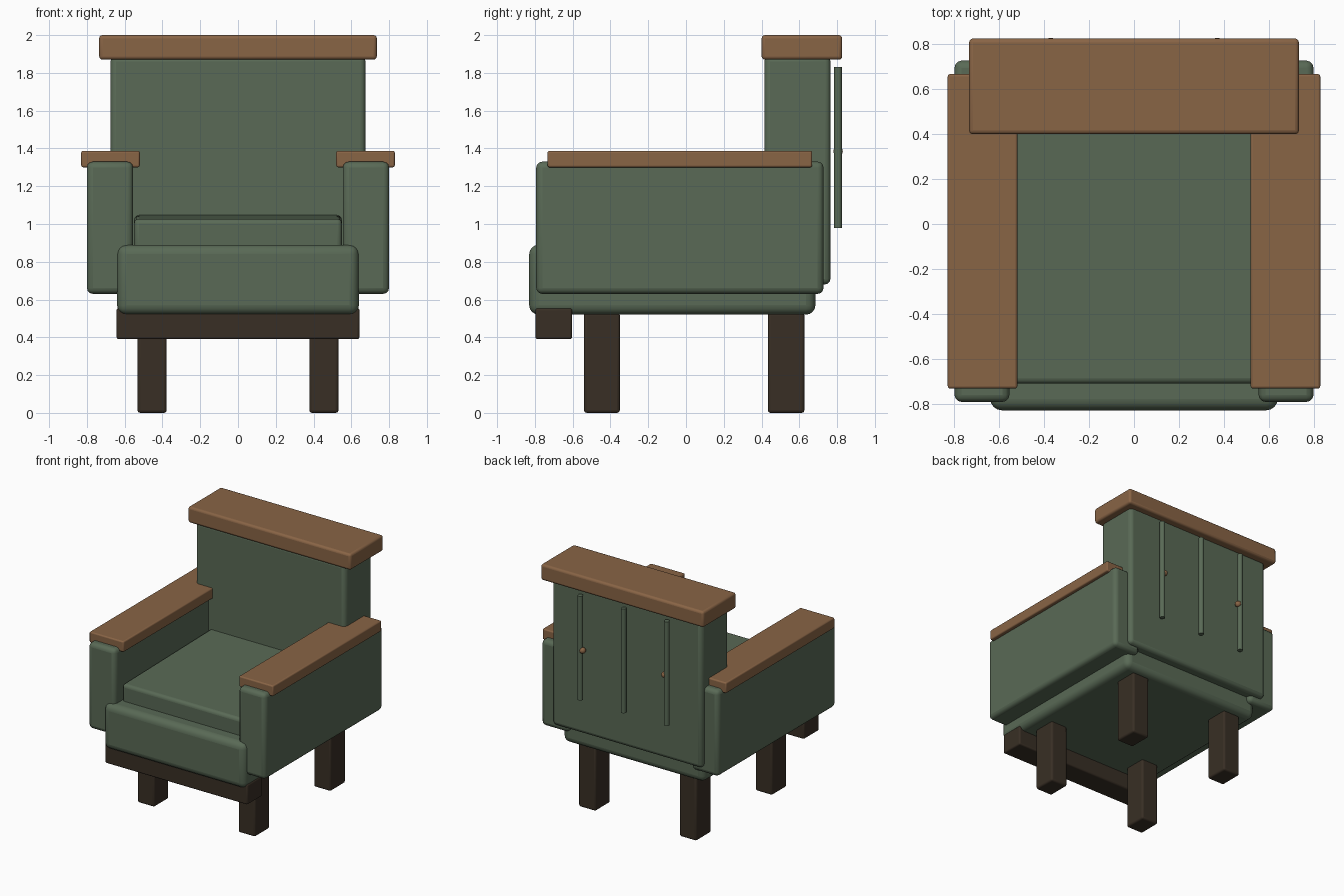
import bpy, math

if "Cube" in bpy.data.objects:
    bpy.data.objects.remove(bpy.data.objects["Cube"])


def material(name, rgb):
    m = bpy.data.materials.new(name)
    m.diffuse_color = (*rgb, 1)
    m.use_nodes = True
    m.node_tree.nodes["Principled BSDF"].inputs["Base Color"].default_value = m.diffuse_color
    return m


GREEN = material("green upholstery", (0.10, 0.143, 0.092))
WOOD = material("brown wood", (0.25, 0.128, 0.06))
DARK = material("dark wood", (0.04, 0.028, 0.018))


def finish(name, mat):
    o = bpy.context.object
    o.name = name
    o.data.materials.append(mat)
    bpy.ops.object.shade_smooth_by_angle(angle=math.radians(35))
    return o


def box(name, mat, x, y, z, bevel, segments=3, tilt=0):
    """Rounded box from (min, max) ranges along each axis."""
    bpy.ops.mesh.primitive_cube_add(size=1)
    o = bpy.context.object
    o.scale = [r[1] - r[0] for r in (x, y, z)]
    bpy.ops.object.transform_apply(location=False, rotation=False, scale=True)
    o.location = [(r[0] + r[1]) / 2 for r in (x, y, z)]
    o.rotation_euler.x = math.radians(tilt)
    b = o.modifiers.new("rounded edges", "BEVEL")
    b.width = bevel
    b.segments = segments
    return finish(name, mat)


# seat base, loose cushion and backrest
box("seat_base", GREEN, (-0.64, 0.64), (-0.83, 0.685), (0.52, 0.89), 0.05, 4)
box("seat_cushion", GREEN, (-0.55, 0.55), (-0.71, 0.47), (0.80, 1.037), 0.025, 3, 1)
box("backrest", GREEN, (-0.675, 0.675), (0.415, 0.765), (0.68, 1.89), 0.03)
box("backrest_cap", WOOD, (-0.735, 0.735), (0.40, 0.827), (1.87, 2.0), 0.018)

# dark rail under the front edge
box("front_rail", DARK, (-0.643, 0.643), (-0.797, -0.603), (0.39, 0.555), 0.012)

for s, side in ((-1, "left"), (1, "right")):
    def span(a, b):
        return tuple(sorted((s * a, s * b)))

    # arms with wooden rests, legs
    box(side + "_arm", GREEN, span(0.555, 0.80), (-0.793, 0.728), (0.63, 1.33), 0.032)
    box(side + "_armrest", WOOD, span(0.52, 0.83), (-0.733, 0.668), (1.30, 1.387), 0.01)
    box(side + "_front_leg", DARK, span(0.378, 0.532), (-0.54, -0.35), (0, 0.53), 0.015)
    box(side + "_back_leg", DARK, span(0.378, 0.532), (0.433, 0.627), (0, 0.53), 0.015)

    # small buttons beside the outer back seams
    bpy.ops.mesh.primitive_uv_sphere_add(segments=16, ring_count=10, radius=0.025,
                                         location=(s * 0.37, 0.805, 1.385))
    finish(side + "_back_button", WOOD)

# vertical piping rods on the back
for x, label in ((-0.39, "left"), (0, "middle"), (0.39, "right")):
    bpy.ops.mesh.primitive_cylinder_add(vertices=16, radius=0.021, depth=0.85,
                                        location=(x, 0.805, 1.405))
    finish(label + "_back_piping", GREEN)
